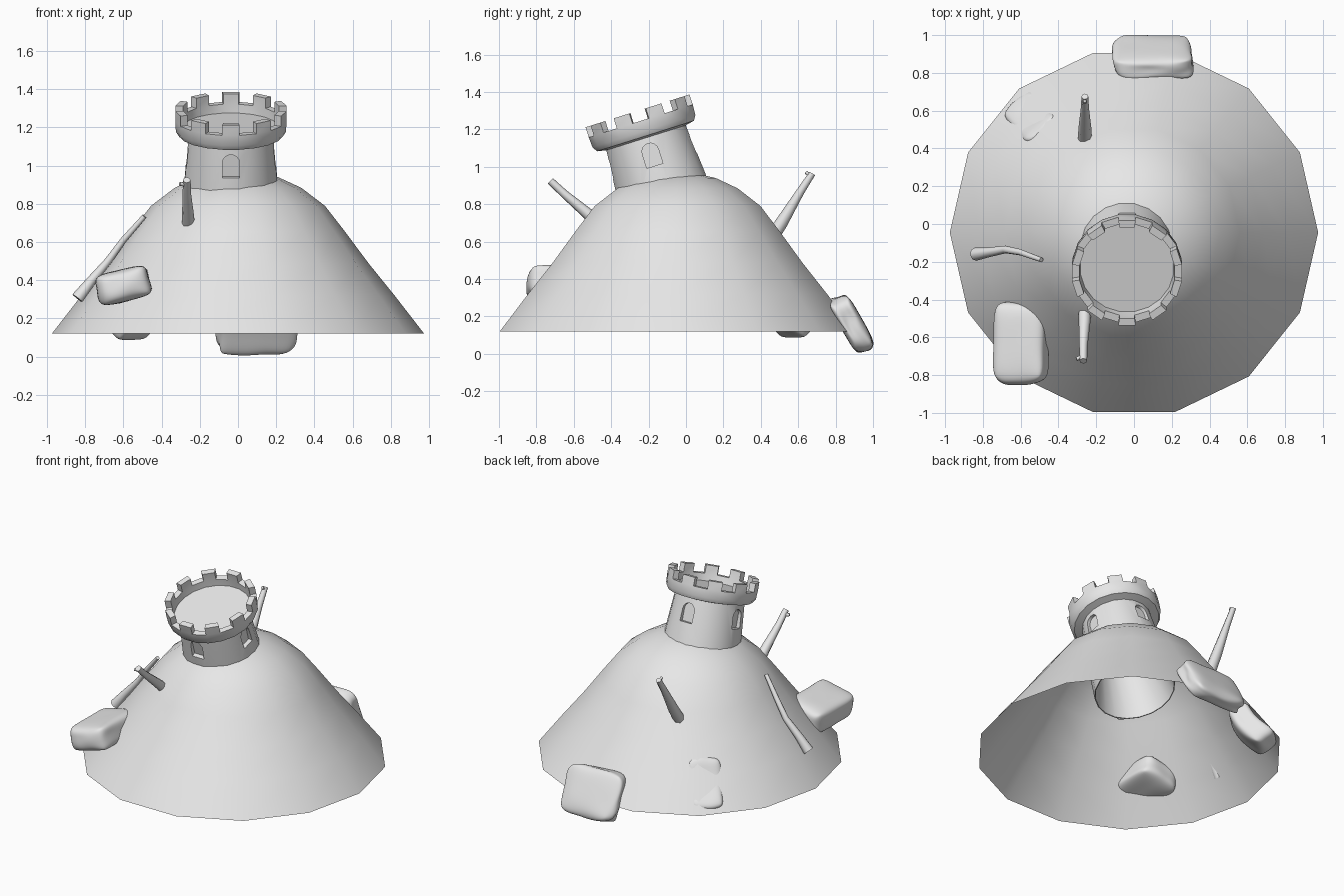
import bpy, bmesh, random
from math import sin, cos, pi, radians
from mathutils import Vector, Matrix, Euler

if "Cube" in bpy.data.objects:
    bpy.data.objects.remove(bpy.data.objects["Cube"])

clay = bpy.data.materials.new("pale_grey")
clay.use_nodes = True
clay.diffuse_color = (0.8, 0.8, 0.8, 1)
clay.node_tree.nodes["Principled BSDF"].inputs["Base Color"].default_value = clay.diffuse_color


def activate(ob):
    bpy.ops.object.select_all(action='DESELECT')
    ob.select_set(True)
    bpy.context.view_layer.objects.active = ob


def make(name, bm):
    bmesh.ops.recalc_face_normals(bm, faces=bm.faces)
    me = bpy.data.meshes.new(name)
    bm.to_mesh(me)
    bm.free()
    me.materials.append(clay)
    ob = bpy.data.objects.new(name, me)
    bpy.context.collection.objects.link(ob)
    return ob


def smooth(ob, angle):
    activate(ob)
    bpy.ops.object.shade_smooth_by_angle(angle=radians(angle))


def lathe(profile, sides, phase=0):
    """Revolve (radius, height) points; returns the bmesh and its bands of faces."""
    bm = bmesh.new()
    rings = []
    for r, z in profile:
        count = sides if r else 1
        turn = [phase + 2 * pi * i / sides for i in range(count)]
        rings.append([bm.verts.new((r * cos(a), r * sin(a), z)) for a in turn])
    bands = []
    for a, b in zip(rings, rings[1:]):
        band = []
        for i in range(sides):
            j = (i + 1) % sides
            corners = [a[i % len(a)], a[j % len(a)], b[j % len(b)], b[i % len(b)]]
            band.append(bm.faces.new(list(dict.fromkeys(corners))))
        bands.append(band)
    return bm, bands


# Hill: an open shell
bm, _ = lathe([(0.975, 0.12), (0.82, 0.32), (0.685, 0.487), (0.56, 0.655), (0.455, 0.79),
               (0.33, 0.885), (0.21, 0.94), (0.1, 0.965), (0, 0.97)], 14)
hill = make("hill", bm)
hill.location.y = -0.045
# keep the open shell facing outward
if hill.data.polygons[0].normal.z < 0:
    hill.data.flip_normals()
smooth(hill, 60)

# Tower: hollow from below, flared parapet with alternate blocks raised
bm, bands = lathe([(0, 0.04), (0.25, 0.04), (0.255, 0.087), (0.295, 0.087), (0.292, 0.03),
                   (0.275, 0.002), (0.225, -0.008), (0.248, -0.28), (0.262, -0.6),
                   (0.256, -0.6), (0.185, -0.28), (0.18, -0.03), (0, -0.03)], 20, radians(9))
raised = bmesh.ops.extrude_discrete_faces(bm, faces=bands[2][::2])["faces"]
bmesh.ops.translate(bm, verts=list({v for f in raised for v in f.verts}), vec=(0, 0, 0.056))
tower = make("tower", bm)

# Arched window recesses on four sides
bm = bmesh.new()
arch = [(-0.045, -0.165), (0.045, -0.165)]
arch += [(0.045 * cos(a), -0.085 + 0.045 * sin(a)) for a in [pi * k / 8 for k in range(9)]]
for k in range(4):
    turn = Matrix.Rotation(k * pi / 2, 3, 'Z')
    near, far = [[bm.verts.new(turn @ Vector((d, x, z))) for x, z in arch] for d in (0.205, 0.3)]
    bm.faces.new(near)
    bm.faces.new(far)
    for i in range(len(arch)):
        bm.faces.new((near[i - 1], near[i], far[i], far[i - 1]))
cutter = make("window_cutter", bm)
cutter.hide_render = True
cut = tower.modifiers.new("windows", 'BOOLEAN')
cut.operation = 'DIFFERENCE'
cut.solver = 'EXACT'
cut.object = cutter
activate(tower)
bpy.ops.object.modifier_apply(modifier=cut.name)
bpy.data.objects.remove(cutter)
tower.location = (-0.037, -0.216, 1.163)
tower.rotation_euler.x = radians(17.5)
smooth(tower, 35)


# Bare branches: tapered tubes along a path of (x, y, z, radius)
def branch(name, points):
    cu = bpy.data.curves.new(name, 'CURVE')
    cu.dimensions = '3D'
    cu.bevel_depth = 1
    cu.bevel_resolution = 2
    cu.use_fill_caps = True
    sp = cu.splines.new('POLY')
    sp.points.add(len(points) - 1)
    for p, (x, y, z, r) in zip(sp.points, points):
        p.co = (x, y, z, 1)
        p.radius = r
    cu.materials.append(clay)
    ob = bpy.data.objects.new(name, cu)
    bpy.context.collection.objects.link(ob)
    activate(ob)
    bpy.ops.object.convert(target='MESH')
    smooth(bpy.context.object, 50)


branch("front_branch", [(-0.26, -0.43, 0.665, 0.036), (-0.262, -0.52, 0.745, 0.031),
                        (-0.268, -0.65, 0.855, 0.022), (-0.268, -0.725, 0.925, 0.02)])
branch("front_twig", [(-0.268, -0.7, 0.9, 0.012), (-0.305, -0.715, 0.905, 0.01)])
branch("back_branch", [(-0.26, 0.41, 0.55, 0.04), (-0.26, 0.51, 0.7, 0.034),
                       (-0.26, 0.61, 0.865, 0.022), (-0.26, 0.675, 0.965, 0.018)])
branch("back_twig", [(-0.26, 0.67, 0.95, 0.01), (-0.26, 0.64, 0.972, 0.009)])
branch("side_branch", [(-0.84, -0.16, 0.305, 0.035), (-0.77, -0.15, 0.395, 0.026),
                       (-0.68, -0.135, 0.5, 0.02), (-0.6, -0.15, 0.61, 0.017),
                       (-0.49, -0.19, 0.735, 0.013)])


# Rocks: bevelled, jittered and smoothed blocks; saddle bends the ends outward
def rock(name, place, size, turn, seed, jitter, saddle=0):
    rng = random.Random(seed)
    bm = bmesh.new()
    bmesh.ops.create_cube(bm, size=1.08)
    bmesh.ops.subdivide_edges(bm, edges=bm.edges[:], cuts=1, use_grid_fill=True)
    bmesh.ops.bevel(bm, geom=bm.edges[:], offset=0.13, segments=1, affect='EDGES')
    for v in bm.verts:
        v.co += Vector([rng.uniform(-jitter, jitter) for _ in range(3)])
        v.co.z += saddle * (abs(v.co.x) - 0.5)
        v.co = Vector(a * b for a, b in zip(v.co, size))
    ob = make(name, bm)
    ob.location = place
    ob.rotation_euler = Euler([radians(a) for a in turn])
    sub = ob.modifiers.new("round", 'SUBSURF')
    sub.levels = sub.render_levels = 2
    activate(ob)
    bpy.ops.object.modifier_apply(modifier=sub.name)
    smooth(ob, 60)


rock("front_rock", (-0.6, -0.63, 0.372), (0.26, 0.4, 0.155), (0, -14, 0), 3, 0.03)
rock("back_rock", (0.1, 0.885, 0.16), (0.38, 0.3, 0.11), (-60, 0, 0), 8, 0.06)
rock("sunken_rock", (-0.529, 0.542, 0.25), (0.32, 0.2, 0.14), (0, 52, 132), 5, 0.03, 0.5)
